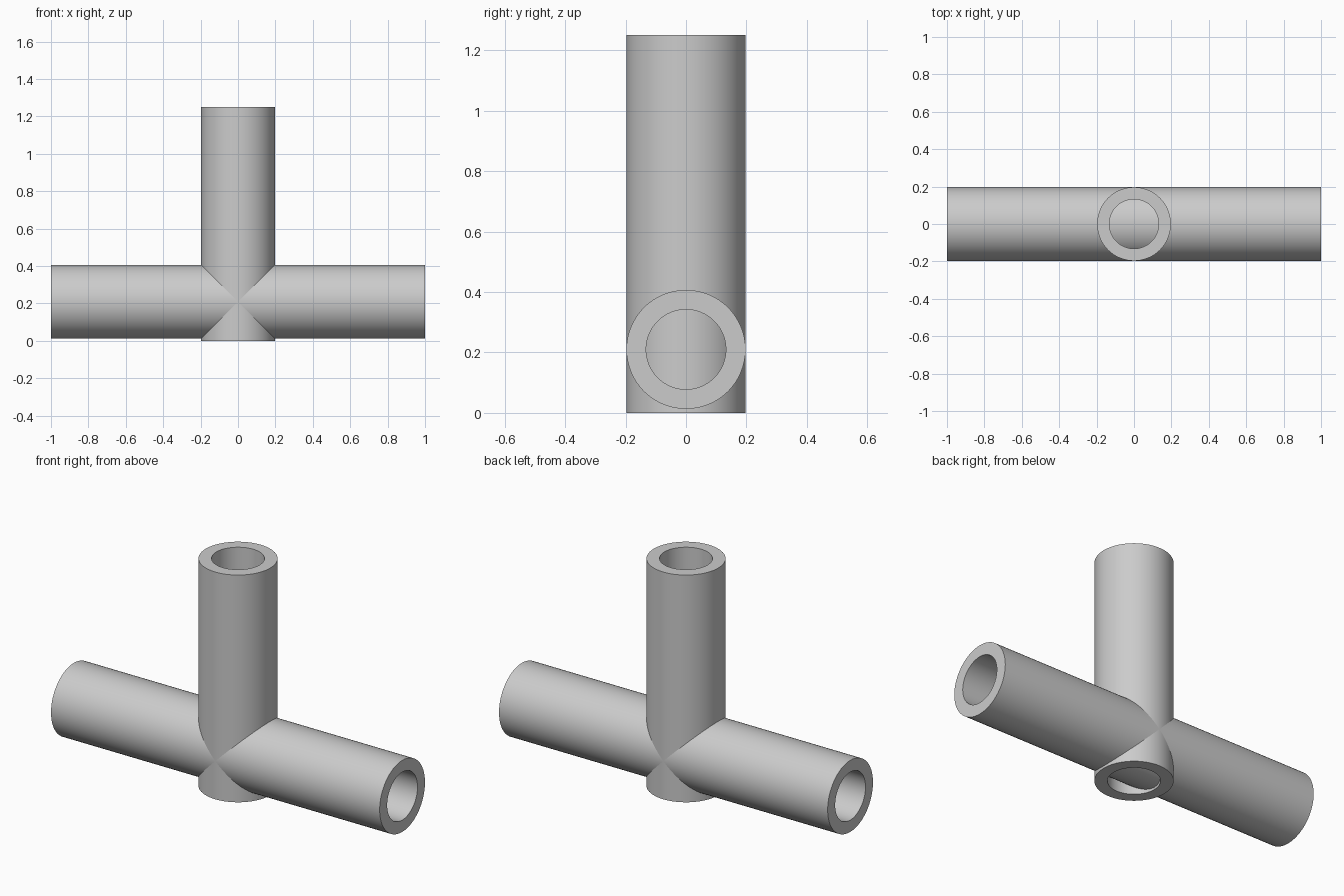
import bpy, bmesh, math
from mathutils import Matrix

if "Cube" in bpy.data.objects:
    bpy.data.objects.remove(bpy.data.objects["Cube"])

OUTER, INNER, SIDES = 0.197, 0.132, 64


def tube(name, length, matrix):
    """Open pipe along local z, made by spinning a rectangular wall section."""
    bm = bmesh.new()
    h = length / 2
    section = [(INNER, -h), (OUTER, -h), (OUTER, h), (INNER, h)]
    verts = [bm.verts.new((r, 0, z)) for r, z in section]
    edges = [bm.edges.new((verts[i], verts[(i + 1) % 4])) for i in range(4)]
    bmesh.ops.spin(bm, geom=verts + edges, cent=(0, 0, 0), axis=(0, 0, 1),
                   angle=math.tau, steps=SIDES)
    bmesh.ops.remove_doubles(bm, verts=bm.verts, dist=1e-4)
    bmesh.ops.recalc_face_normals(bm, faces=bm.faces)
    bm.transform(matrix)
    mesh = bpy.data.meshes.new(name)
    bm.to_mesh(mesh)
    bm.free()
    obj = bpy.data.objects.new(name, mesh)
    bpy.context.collection.objects.link(obj)
    bpy.ops.object.select_all(action='DESELECT')
    obj.select_set(True)
    bpy.context.view_layer.objects.active = obj
    bpy.ops.object.shade_smooth_by_angle(angle=math.radians(30))
    return obj


# Upright pipe standing on the ground
tube("vertical_pipe", 1.25, Matrix.Translation((0, 0, 0.625)))

# Crossing pipe running left to right through the upright
tube("horizontal_pipe", 2.0,
     Matrix.Translation((0, 0, 0.21)) @ Matrix.Rotation(math.pi / 2, 4, 'Y'))
